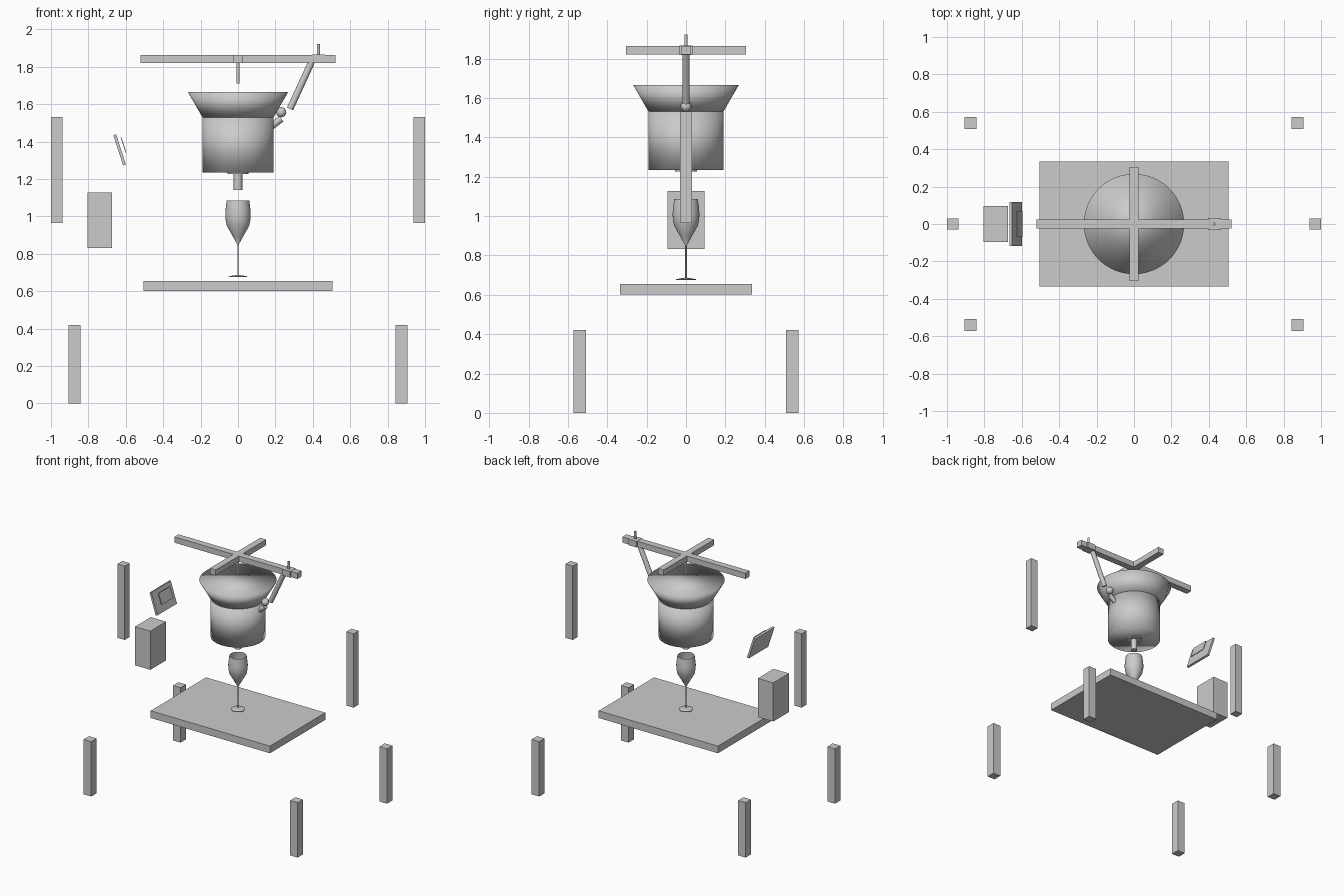
import bpy, bmesh, math
from mathutils import Vector

if "Cube" in bpy.data.objects:
    bpy.data.objects.remove(bpy.data.objects["Cube"])


def finish(name, bm, smooth=None):
    me = bpy.data.meshes.new(name)
    bm.to_mesh(me)
    bm.free()
    ob = bpy.data.objects.new(name, me)
    bpy.context.collection.objects.link(ob)
    if smooth is not None:
        bpy.ops.object.select_all(action='DESELECT')
        ob.select_set(True)
        bpy.context.view_layer.objects.active = ob
        bpy.ops.object.shade_smooth_by_angle(angle=math.radians(smooth))
    return ob


def box(name, center, size, tilt=0.0):
    bm = bmesh.new()
    bmesh.ops.create_cube(bm, size=1)
    bmesh.ops.scale(bm, vec=size, verts=bm.verts)
    ob = finish(name, bm)
    ob.location = center
    ob.rotation_euler.y = tilt
    return ob


def rod(name, a, b, r1, r2=None, segs=32, smooth=40):
    a, b = Vector(a), Vector(b)
    bm = bmesh.new()
    bmesh.ops.create_cone(bm, cap_ends=True, segments=segs, radius1=r1,
                          radius2=r1 if r2 is None else r2, depth=(b - a).length)
    ob = finish(name, bm, smooth)
    ob.location = (a + b) / 2
    ob.rotation_euler = (b - a).to_track_quat('Z', 'Y').to_euler()
    return ob


def lathe(name, profile, segs=48, smooth=40):
    bm = bmesh.new()
    vs = [bm.verts.new((r, 0, z)) for r, z in profile]
    es = [bm.edges.new(p) for p in zip(vs, vs[1:])]
    bmesh.ops.spin(bm, geom=vs + es, cent=(0, 0, 0), axis=(0, 0, 1),
                   angle=math.tau, steps=segs, use_merge=True)
    bmesh.ops.remove_doubles(bm, verts=bm.verts, dist=1e-4)
    bmesh.ops.recalc_face_normals(bm, faces=bm.faces)
    return finish(name, bm, smooth)


# Legs at the four corners and the two side posts
for sx, side in ((-1, "left"), (1, "right")):
    for sy, end in ((-1, "front"), (1, "back")):
        box(f"leg_{end}_{side}", (sx * 0.874, sy * 0.54, 0.21), (0.064, 0.065, 0.42))
    box(f"side_post_{side}", (sx * 0.969, 0, 1.248), (0.062, 0.06, 0.565))

# Table top
box("table_top", (0, 0, 0.628), (1.01, 0.67, 0.055))

# Control box and tilted display
box("control_box", (-0.74, 0, 0.98), (0.13, 0.19, 0.296))
tilt = -math.radians(18)
box("display_back", (-0.633, 0, 1.356), (0.016, 0.236, 0.17), tilt)
box("display_screen", (-0.612, 0, 1.381), (0.004, 0.14, 0.085), tilt)

# Crossed top beams with clamp, pin and hanging rod
box("beam_long", (0, 0, 1.842), (1.042, 0.05, 0.044))
box("beam_cross", (0, 0, 1.842), (0.05, 0.61, 0.0435))
box("beam_clamp", (0.43, 0, 1.842), (0.07, 0.066, 0.046))
rod("clamp_pin", (0.43, 0, 1.82), (0.43, 0, 1.922), 0.008)
rod("hanging_rod", (0, 0, 1.71), (0, 0, 1.83), 0.008)

# Jointed arm
rod("arm_upper", (0.278, 0, 1.575), (0.393, 0, 1.825), 0.018)
bm = bmesh.new()
bmesh.ops.create_uvsphere(bm, u_segments=24, v_segments=16, radius=0.027)
finish("arm_joint", bm, 60).location = (0.231, 0, 1.557)
rod("arm_lower", (0.17, 0, 1.475), (0.232, 0, 1.522), 0.018)

# Vessel with flared top, outlet collar and nozzle
rod("vessel_body", (0, 0, 1.235), (0, 0, 1.53), 0.19, segs=64, smooth=180)
rod("vessel_flare", (0, 0, 1.53), (0, 0, 1.665), 0.19, 0.268, segs=64, smooth=180)
rod("outlet_collar", (0, 0, 1.226), (0, 0, 1.24), 0.055)
rod("outlet_nozzle", (0, 0, 1.142), (0, 0, 1.228), 0.023)

# Stemmed glass
lathe("glass", [(0, 0.675), (0.05, 0.675), (0.05, 0.679), (0.02, 0.685), (0.004, 0.687),
                (0.004, 0.85), (0.03, 0.897), (0.06, 0.95), (0.067, 0.985),
                (0.068, 1.015), (0.065, 1.05), (0.06, 1.086)])
